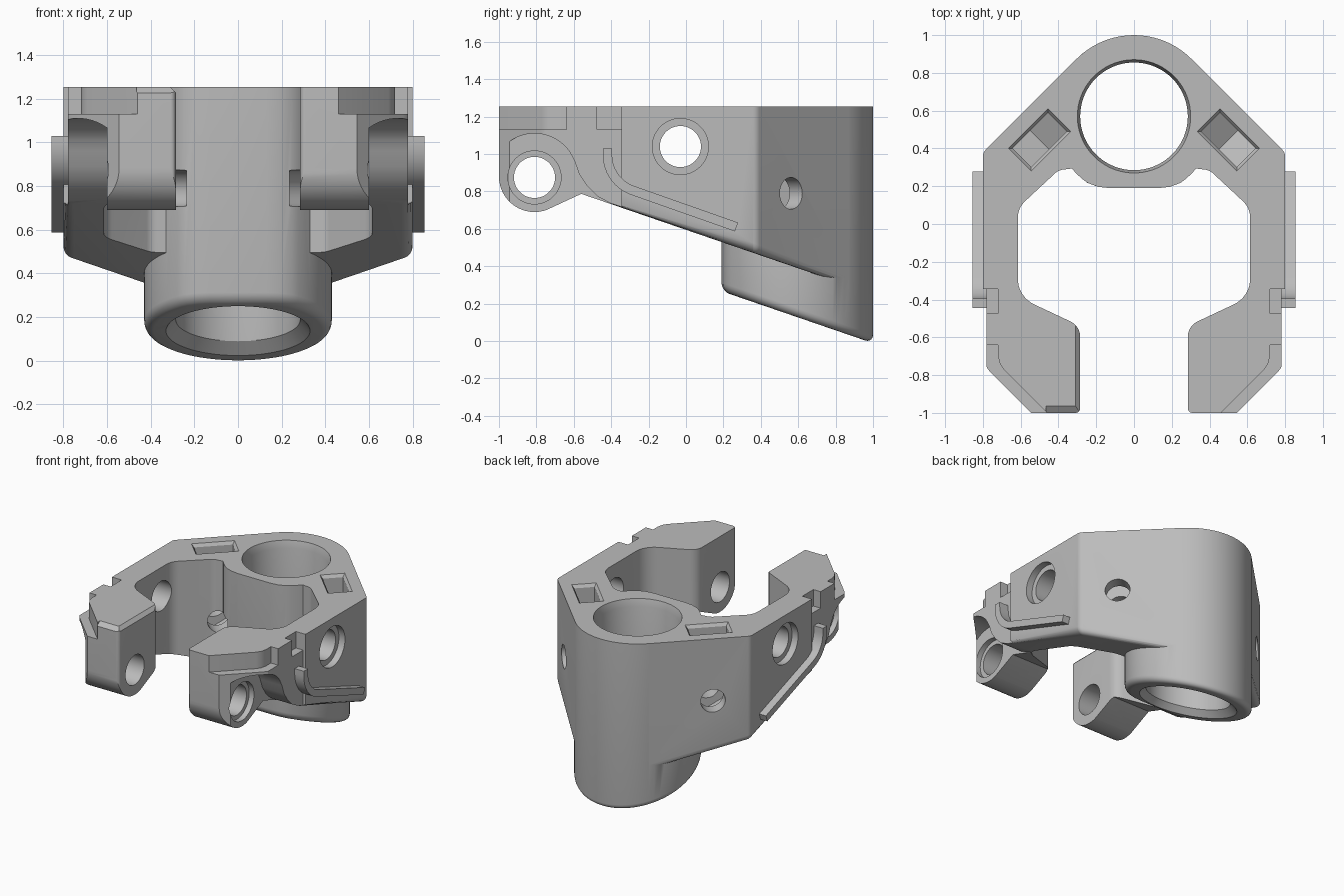
import bpy, bmesh, math
from mathutils import Matrix, Vector

cube = bpy.data.objects.get("Cube")
if cube:
    bpy.data.objects.remove(cube, do_unlink=True)

TOP = 1.253
SLOPE = 0.343


def wing_z(y):
    return 0.595 - SLOPE * y


def boss_z(y):
    return 0.332 - SLOPE * y


# ---- helpers ----
def make(name, bm):
    bmesh.ops.recalc_face_normals(bm, faces=bm.faces)
    mesh = bpy.data.meshes.new(name)
    bm.to_mesh(mesh)
    bm.free()
    obj = bpy.data.objects.new(name, mesh)
    bpy.context.collection.objects.link(obj)
    return obj


def prism(name, pts, axis, lo, hi):
    """Extrude a 2D outline along an axis."""
    put = {"x": lambda a, b, h: (h, a, b),
           "y": lambda a, b, h: (a, h, b),
           "z": lambda a, b, h: (a, b, h)}[axis]
    bm = bmesh.new()
    ends = [[bm.verts.new(put(a, b, h)) for a, b in pts] for h in (lo, hi)]
    for loop in ends:
        bm.faces.new(loop)
    for i in range(len(pts)):
        j = (i + 1) % len(pts)
        bm.faces.new((ends[0][i], ends[0][j], ends[1][j], ends[1][i]))
    return make(name, bm)


def arc(cx, cy, r, a0, a1, n):
    angles = [math.radians(a0 + (a1 - a0) * i / n) for i in range(n + 1)]
    return [(cx + r * math.cos(a), cy + r * math.sin(a)) for a in angles]


def rounded(corners, n=8):
    """Outline with a fillet radius on each inner corner."""
    out = []
    for i, (x, y, r) in enumerate(corners):
        p = Vector((x, y))
        if not r:
            out.append((x, y))
            continue
        a = (Vector(corners[i - 1][:2]) - p).normalized()
        b = (Vector(corners[i + 1][:2]) - p).normalized()
        half = a.angle(b) / 2
        c = p + (a + b).normalized() * (r / math.sin(half))
        t0 = p + a * (r / math.tan(half)) - c
        t1 = p + b * (r / math.tan(half)) - c
        for k in range(n + 1):
            out.append(tuple(c + t0.lerp(t1, k / n).normalized() * r))
    return out


def boolean(target, other, op="DIFFERENCE"):
    mod = target.modifiers.new("cut", "BOOLEAN")
    mod.operation, mod.object, mod.solver = op, other, "EXACT"
    dg = bpy.context.evaluated_depsgraph_get()
    mesh = bpy.data.meshes.new_from_object(target.evaluated_get(dg))
    target.modifiers.clear()
    target.data = mesh
    bpy.data.objects.remove(other, do_unlink=True)


def bevel_edges(obj, rule, width):
    bm = bmesh.new()
    bm.from_mesh(obj.data)
    picked = [e for e in bm.edges if rule(e.verts[0].co, e.verts[1].co)]
    bmesh.ops.bevel(bm, geom=picked, offset=width, segments=5,
                    profile=0.5, affect="EDGES")
    bm.to_mesh(obj.data)
    bm.free()


def lathe(name, rings):
    """Stack of circles given as radius, height pairs."""
    bm = bmesh.new()
    loops = [[bm.verts.new((x, y, z)) for x, y in arc(0, 0.57, r, 0, 355, 71)]
             for r, z in rings]
    bm.faces.new(loops[0])
    bm.faces.new(loops[-1])
    for lo, hi in zip(loops, loops[1:]):
        for i in range(len(lo)):
            bm.faces.new((lo[i - 1], lo[i], hi[i], hi[i - 1]))
    return make(name, bm)


def circle(cy, cz, r):
    return arc(cy, cz, r, 0, 352.5, 47)


# ---- clamp body: plan outline with slanted underside and round ears ----
half = rounded([(0.304, 0.874, 0), (0.8, 0.378, 0.05), (0.8, -0.745, 0.15),
                (0.545, -1, 0), (0.285, -1, 0.025), (0.285, -0.54, 0.09),
                (0.615, -0.385, 0.15), (0.615, 0.085, 0.12),
                (0.4, 0.285, 0.08), (0.28, 0.3, 0)])
body = prism("clamp_body", half + [(-x, y) for x, y in reversed(half)], "z", -0.5, 1.3)
under = [(-1.2, 0.88)] + arc(-0.81, 0.88, 0.19, 180, 290, 16)
under += [(-0.56, wing_z(-0.56)), (1.2, wing_z(1.2)), (1.2, -1), (-1.2, -1)]
boolean(body, prism("under_cutter", under, "x", -1, 1))


def outer_bottom(a, b):
    m = (a + b) / 2
    return abs(m.x) > 0.25 and all(
        abs(p.z - wing_z(p.y)) < 0.002
        and (abs(p.x) > 0.79 or abs(p.x) + p.y > 1.16) for p in (a, b))


bevel_edges(body, outer_bottom, 0.05)

# ---- tube boss with slanted, rounded bottom ----
ring = arc(0, 0.57, 0.43, -55, 235, 58) + [(-0.19, 0.197), (-0.13, 0.19),
                                           (0.13, 0.19), (0.19, 0.197)]
boss = prism("tube_boss", ring, "z", -0.5, 1.3)
for v in boss.data.vertices:
    if v.co.z < 0:
        v.co.z = boss_z(v.co.y)
bevel_edges(boss, lambda a, b: max(a.z, b.z) < 0.5, 0.045)
boolean(body, boss, "UNION")

# ---- flat top and tube bore ----
square = [(-2, -2), (2, -2), (2, 2), (-2, 2)]
boolean(body, prism("top_cutter", square, "z", TOP, 2))
boolean(body, lathe("bore_cutter", [(0.285, -0.6), (0.285, 1.2), (0.302, 1.26)]))
flare = lathe("flare_cutter", [(0.35, -0.03), (0.33, 0), (0.285, 0.05)])
for v in flare.data.vertices:
    v.co.z += boss_z(v.co.y)
boolean(body, flare)

# ---- side features, mirrored ----
recess = [(-1.3, 0.88)] + arc(-0.81, 0.88, 0.23, 180, 35, 24)
recess += [(-0.595, 0.96), (-0.57, 0.89), (-0.53, 0.83), (-0.475, 0.775),
           (-0.41, 0.74), (-0.34, 0.71), (-0.34, 0.4), (-1.3, 0.4)]
tab = [(0.72, -0.64), (0.72, -0.7), (0.71, -0.74), (0.69, -0.77),
       (0.45, -1.01), (0.45, -1.3), (1.2, -1.3), (1.2, -0.64)]
notch = [(0.72, -0.475), (1, -0.475), (1, -0.345), (0.72, -0.345)]
step = [(0.78, -1.2), (1, -1.2), (1, -0.345), (0.78, -0.345)]
path = rounded([(-0.42, 1.03, 0), (-0.42, 0.853, 0.2), (0.27, 0.61, 0)])


def strip(points, w):
    left, right = [], []
    for i, p in enumerate(points):
        a, b = points[max(i - 1, 0)], points[min(i + 1, len(points) - 1)]
        d = (Vector(b) - Vector(a)).normalized() * w
        left.append((p[0] - d.y, p[1] + d.x))
        right.append((p[0] + d.y, p[1] - d.x))
    return left + right[::-1]


for s in (1, -1):
    def across(name, pts, lo, hi):
        return prism(name, pts, "x", lo * s, hi * s)

    def upright(name, pts, lo, hi):
        return prism(name, [(x * s, y) for x, y in pts], "z", lo, hi)

    boolean(body, upright("step_cutter", step, -1, 2))
    boolean(body, across("ear_recess_cutter", recess, 0.6, 1.2))
    boolean(body, upright("tab_cutter", tab, 1.13, 2))
    boolean(body, upright("notch_cutter", notch, 1.13, 2))
    boolean(body, across("ear_hole_cutter", circle(-0.81, 0.875, 0.11), 0.1, 1.2))
    boolean(body, across("ear_bore_cutter", circle(-0.81, 0.875, 0.142), 0.56, 1.2))
    boolean(body, across("side_hole_cutter", circle(-0.03, 1.04, 0.11), 0.4, 1.2))
    boolean(body, across("side_bore_cutter", circle(-0.03, 1.04, 0.15), 0.75, 1.2))
    boolean(body, across("guide_rib", strip(path, 0.025), 0.74, 0.855), "UNION")

    # nut pocket with pointed floor, and its angled bolt hole
    nut = [(-0.133, 1.4), (-0.133, 0.712), (0, 0.635), (0.133, 0.712), (0.133, 1.4)]
    bolt = arc(0, 0.79, 0.085, 0, 350, 35)
    bm = bmesh.new()
    bmesh.ops.create_cube(bm, size=2)
    for v in bm.verts:
        grow = 0.018 if v.co.z > 0 else -0.002
        v.co = (v.co.x * (0.133 + grow), v.co.y * (0.07 + grow), TOP - 0.01 + v.co.z * 0.015)
    place = Matrix.Translation((0.5 * s, 0.445, 0)) @ Matrix.Rotation(-math.pi / 4 * s, 4, "Z")
    for cutter in (prism("nut_cutter", nut, "y", -0.07, 0.07), make("lead_in_cutter", bm),
                   prism("bolt_cutter", bolt, "y", -0.35, 0.4)):
        cutter.data.transform(place)
        boolean(body, cutter)

# ---- bevelled top edges on one ear only ----
boolean(body, prism("inner_bevel_cutter",
                    [(-0.32, 1.263), (-0.27, 1.213), (-0.27, 1.263)], "y", -1.1, -0.53))
boolean(body, prism("front_bevel_cutter",
                    [(-0.95, 1.263), (-1.02, 1.213), (-1.02, 1.263)], "x", -0.465, -0.25))

# ---- material and shading ----
mat = bpy.data.materials.new("light_grey")
mat.use_nodes = True
colour = (0.5, 0.5, 0.5, 1)
mat.diffuse_color = colour
mat.node_tree.nodes["Principled BSDF"].inputs["Base Color"].default_value = colour
body.data.materials.clear()
body.data.materials.append(mat)
for p in body.data.polygons:
    p.material_index = 0
bpy.ops.object.select_all(action="DESELECT")
body.select_set(True)
bpy.context.view_layer.objects.active = body
bpy.ops.object.shade_smooth_by_angle(angle=math.radians(30))
